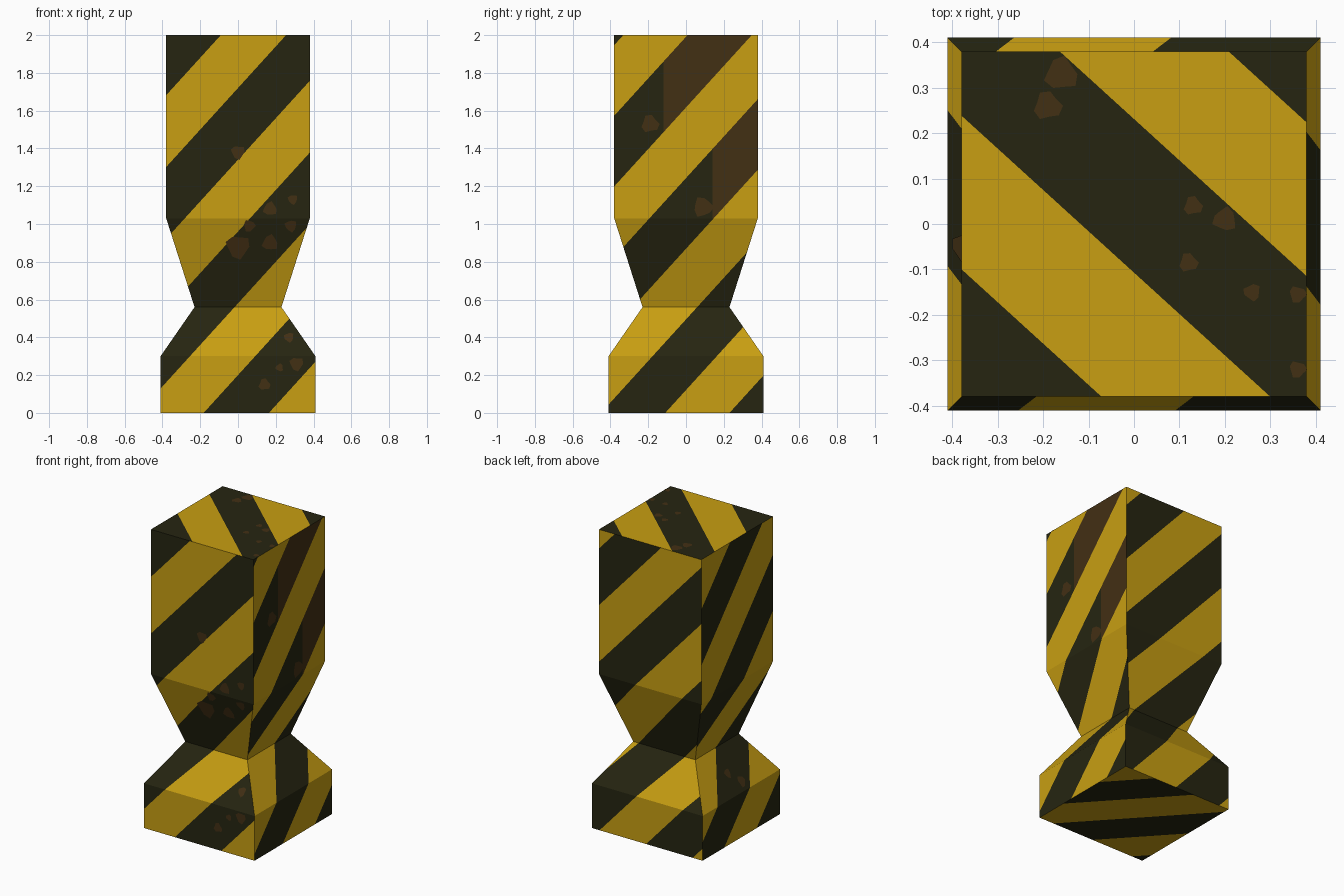
import bpy, bmesh, math
from mathutils import Vector

if "Cube" in bpy.data.objects:
    bpy.data.objects.remove(bpy.data.objects["Cube"])

def material(name, rgb):
    m = bpy.data.materials.new(name)
    m.diffuse_color = (*rgb, 1)
    m.use_nodes = True
    m.node_tree.nodes["Principled BSDF"].inputs["Base Color"].default_value = m.diffuse_color
    return m

YELLOW, DARK, RUST = 0, 1, 2
mats = [material("warning_yellow", (0.58, 0.345, 0.006)),
        material("dark_paint", (0.0190, 0.0185, 0.0055)),
        material("rust_brown", (0.055, 0.029, 0.007))]

# Square profile: (z, half width)
PROFILE = [(0, 0.41), (0.30, 0.41), (0.56, 0.23), (1.03, 0.38), (2.0, 0.38)]
UP = Vector((0, 0, 1))

def half_width(z):
    for (z0, w0), (z1, w1) in zip(PROFILE, PROFILE[1:]):
        if z <= z1:
            return w0 + (w1 - w0) * (z - z0) / (z1 - z0)
    return PROFILE[-1][1]

# Sides: outward normal, lower edge of a yellow stripe, stripe width
SIDES = [(Vector((0, -1, 0)), 0.20, 0.380),
         (Vector((1, 0, 0)), 0.495, 0.374),
         (Vector((0, 1, 0)), 0.01, 0.380),
         (Vector((-1, 0, 0)), 0.575, 0.377)]

def along(n):
    return Vector((-n.y, n.x, 0))

bm = bmesh.new()
panels = []          # (stripe direction, start, width)

def tagged(tag):
    return [f for f in bm.faces if f.material_index == tag]

def cut(faces, co, no):
    geom = set(faces)
    for f in faces:
        geom.update(f.edges)
        geom.update(f.verts)
    bmesh.ops.bisect_plane(bm, geom=list(geom), plane_co=co, plane_no=no, dist=1e-6)

def add_face(points, tag):
    f = bm.faces.new([bm.verts.new(p) for p in points])
    f.material_index = tag

# Four sides, then top and bottom caps
for i, (n, start, width) in enumerate(SIDES):
    r = along(n)
    for (z0, w0), (z1, w1) in zip(PROFILE, PROFILE[1:]):
        add_face([n * w0 - r * w0 + UP * z0, n * w0 + r * w0 + UP * z0,
                  n * w1 + r * w1 + UP * z1, n * w1 - r * w1 + UP * z1], i)
    panels.append((UP - 1.1 * r, start, width))
corners = [(-1, -1), (1, -1), (1, 1), (-1, 1)]
add_face([(x * 0.38, y * 0.38, 2) for x, y in corners], 4)
add_face([(x * 0.41, y * 0.41, 0) for x, y in reversed(corners)], 5)
panels.append((Vector((0.91, 1, 0)), 0.231, 0.338))
panels.append((Vector((1.1, 1, 0)), -0.08, 0.345))

# Cut diagonal stripes into every panel
for tag, (d, start, width) in enumerate(panels):
    for k in range(-7, 8):
        c = start + k * width
        cut(tagged(tag), d * (c / d.length_squared), d)

# Cut the ends of the long rust streaks on the right side
cut(tagged(1), Vector((0, -0.12, 0)), Vector((0, 1, 0)))
cut(tagged(1), Vector((0, 0.14, 0)), Vector((0, 1, 0)))

# Colour alternate stripes; rust replaces dark paint on the streaks
for f in bm.faces:
    tag = f.material_index
    d, start, width = panels[tag]
    p = f.calc_center_median()
    k = math.floor((p.dot(d) - start) / width)
    colour = YELLOW if k % 2 == 0 else DARK
    if colour == DARK and tag == 1 and p.z > 1.03:
        upper = p.z - 1.1 * p.y > 1.4
        if p.y > (-0.12 if upper else 0.14):
            colour = RUST
    f.material_index = colour
bmesh.ops.remove_doubles(bm, verts=bm.verts, dist=1e-5)

def finish(b, name):
    me = bpy.data.meshes.new(name)
    b.to_mesh(me)
    b.free()
    for m in mats:
        me.materials.append(m)
    bpy.context.collection.objects.link(bpy.data.objects.new(name, me))

finish(bm, "striped_bollard")

# Rust spots: (side, across, height, radius); side 4 is the top (x, y)
SPOTS = [(0, 0.0, 0.88, 0.06), (0, 0.06, 0.99, 0.03), (0, 0.17, 0.90, 0.04),
         (0, 0.17, 1.08, 0.035), (0, 0.28, 0.99, 0.03), (0, 0.29, 1.13, 0.025),
         (0, 0.0, 1.38, 0.035), (0, 0.27, 0.40, 0.025), (0, 0.31, 0.26, 0.035),
         (0, 0.14, 0.15, 0.03), (0, 0.22, 0.24, 0.02),
         (1, -0.19, 1.53, 0.045), (1, 0.09, 1.09, 0.05),
         (3, 0.05, 0.35, 0.03), (3, -0.03, 0.42, 0.025),
         (4, -0.16, 0.33, 0.035), (4, -0.19, 0.26, 0.03), (4, 0.13, 0.04, 0.02),
         (4, 0.20, 0.01, 0.025), (4, 0.12, -0.085, 0.02), (4, 0.26, -0.15, 0.018),
         (4, 0.36, -0.155, 0.018), (4, 0.36, -0.32, 0.018)]
spots = bmesh.new()
for side, u, v, rad in SPOTS:
    ring = []
    for j in range(9):
        a = math.tau * j / 9
        rr = rad * (1 + 0.2 * math.sin(3 * a + 20 * u))
        pu, pv = u + rr * math.cos(a), v + rr * math.sin(a)
        if side == 4:
            p = Vector((pu, pv, 2.002))
        else:
            n = SIDES[side][0]
            p = n * (half_width(pv) + 0.003) + along(n) * pu + UP * pv
        ring.append(spots.verts.new(p))
    spots.faces.new(ring).material_index = RUST
finish(spots, "rust_spots")
